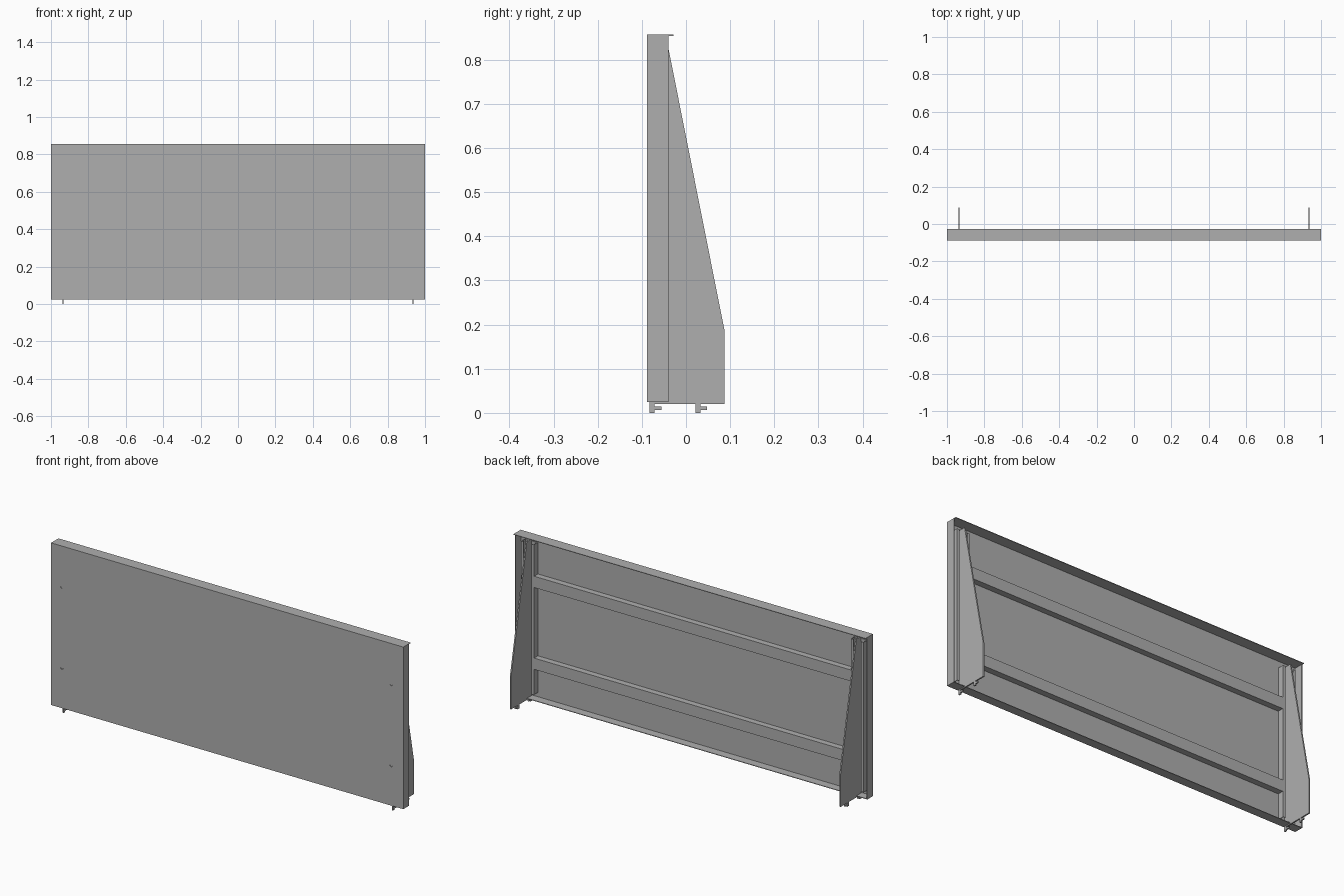
import bpy, bmesh
from mathutils import Vector

if "Cube" in bpy.data.objects:
    bpy.data.objects.remove(bpy.data.objects["Cube"])

grey = bpy.data.materials.new("sheet_metal_grey")
grey.diffuse_color = (0.43, 0.43, 0.43, 1)
grey.use_nodes = True
grey.node_tree.nodes["Principled BSDF"].inputs["Base Color"].default_value = grey.diffuse_color


def finish(name, bm):
    bmesh.ops.recalc_face_normals(bm, faces=bm.faces)
    me = bpy.data.meshes.new(name)
    bm.to_mesh(me)
    bm.free()
    me.materials.append(grey)
    ob = bpy.data.objects.new(name, me)
    bpy.context.collection.objects.link(ob)
    return ob


def add_box(bm, x0, x1, y0, y1, z0, z1):
    verts = bmesh.ops.create_cube(bm, size=1)["verts"]
    for v in verts:
        v.co = Vector((x0 if v.co.x < 0 else x1,
                       y0 if v.co.y < 0 else y1,
                       z0 if v.co.z < 0 else z1))


def boxes(name, *specs):
    bm = bmesh.new()
    for s in specs:
        add_box(bm, *s)
    return finish(name, bm)


def extrude(name, points, axis, a, b):
    """Extrude a flat outline along x (points are y,z) or y (points are x,z)."""
    bm = bmesh.new()
    co = (lambda p: (a, p[0], p[1])) if axis == "x" else (lambda p: (p[0], a, p[1]))
    face = bm.faces.new([bm.verts.new(co(p)) for p in points])
    new = bmesh.ops.extrude_face_region(bm, geom=[face])["geom"]
    d = Vector((b - a, 0, 0)) if axis == "x" else Vector((0, b - a, 0))
    bmesh.ops.translate(bm, vec=d, verts=[g for g in new if isinstance(g, bmesh.types.BMVert)])
    return finish(name, bm)


T = 0.003                      # sheet thickness
F, Z0, Z1 = -0.088, 0.025, 0.857

# Front sheet with four small keyhole cuts
panel = boxes("front_panel", (-1, 1, F, F + T, Z0, Z1))
for cx in (-0.938, 0.932):
    for cz in (0.23, 0.645):
        key = [(-0.009, 0), (-0.002, 0.006), (0.003, 0.006), (0.003, 0.002), (0.008, 0.002),
               (0.008, -0.002), (0.003, -0.002), (0.003, -0.006), (-0.002, -0.006)]
        cutter = extrude("keyhole_cutter", [(cx + x, cz + z) for x, z in key], "y", F - 0.01, F + 0.01)
        cutter.hide_render = True
        mod = panel.modifiers.new("keyhole", "BOOLEAN")
        mod.operation, mod.solver, mod.object = "DIFFERENCE", "EXACT", cutter
        bpy.context.view_layer.objects.active = panel
        bpy.ops.object.modifier_apply(modifier=mod.name)
        bpy.data.objects.remove(cutter)

# Folded edges of the sheet
boxes("top_flange", (-1, 1, F, -0.028, Z1 - T, Z1))
boxes("bottom_flange", (-1, 1, F, -0.042, Z0, Z0 + T))
for side, s in (("left", -1), ("right", 1)):
    def span(a, b):
        return (min(a * s, b * s), max(a * s, b * s))
    boxes(side + "_edge_flange", (*span(1 - T, 1), F, -0.04, Z0, Z1))

    # Upright channel that holds the bracket
    boxes(side + "_upright",
          (*span(0.900, 0.972), F + T, F + 2 * T, 0.05, 0.82),
          (*span(0.900, 0.903), F + T, -0.052, 0.05, 0.82),
          (*span(0.969, 0.972), F + T, -0.052, 0.05, 0.82),
          (*span(0.900, 0.914), -0.055, -0.052, 0.05, 0.82),
          (*span(0.958, 0.972), -0.055, -0.052, 0.05, 0.82))

    # Tapered side bracket
    x0, x1 = span(0.932, 0.939)
    extrude(side + "_bracket",
            [(-0.08, 0.029), (-0.041, 0.029), (-0.041, 0.02), (0.087, 0.02), (0.087, 0.188),
             (-0.041, 0.832), (-0.08, 0.832)], "x", x0, x1)
    boxes(side + "_bracket_foot_strip", (x0, x1, -0.083, -0.041, 0.02, 0.029))

    # Hooked feet
    for label, y in (("front", -0.083), ("back", 0.021)):
        extrude(f"{side}_{label}_hook",
                [(y, 0), (y + 0.012, 0), (y + 0.012, 0.006), (y + 0.027, 0.006),
                 (y + 0.027, 0.015), (y + 0.012, 0.015), (y + 0.012, 0.02), (y, 0.02)],
                "x", x0, x1)

# Horizontal stiffening channels
for label, z in (("lower", 0.18), ("upper", 0.6)):
    h, back = 0.058, -0.054
    boxes(label + "_rail",
          (-0.9, 0.9, F + T, back, z + h - T, z + h),
          (-0.9, 0.9, F + T, back, z, z + T),
          (-0.9, 0.9, back - T, back, z, z + h))
